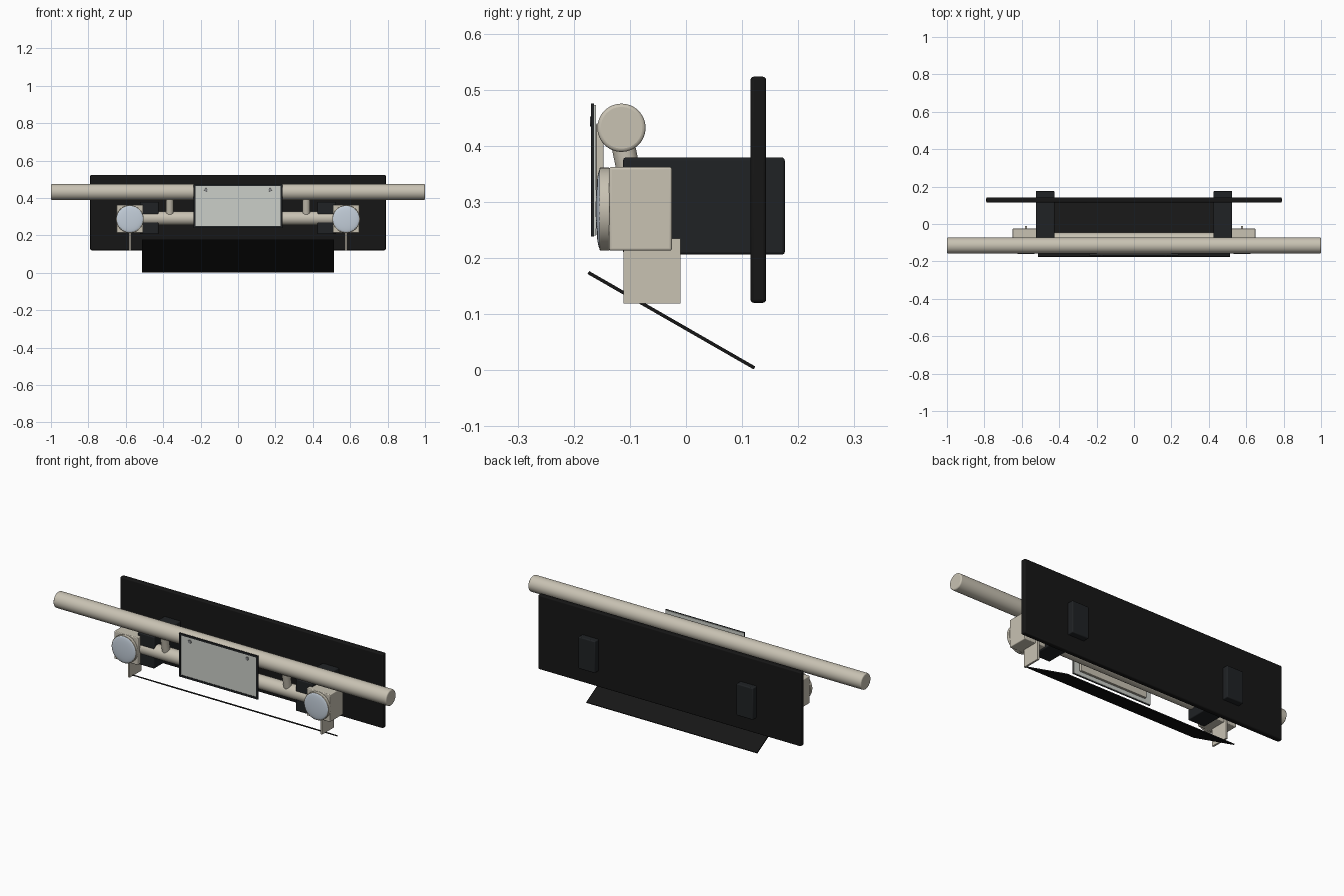
import bpy, bmesh
from math import radians, pi, sin, cos, atan2, hypot
from mathutils import Vector

if "Cube" in bpy.data.objects:
    bpy.data.objects.remove(bpy.data.objects["Cube"])

def material(name, r, g, b):
    m = bpy.data.materials.new(name)
    m.diffuse_color = (r, g, b, 1)
    m.use_nodes = True
    m.node_tree.nodes["Principled BSDF"].inputs["Base Color"].default_value = m.diffuse_color
    return m

BEIGE = material("beige_paint", 0.58, 0.54, 0.45)
BLACK = material("black_plastic", 0.008, 0.008, 0.008)
DARK = material("dark_steel", 0.014, 0.016, 0.018)
LENS = material("lens_glass", 0.55, 0.62, 0.70)
WHITE = material("plate_white", 0.60, 0.62, 0.58)
STEEL = material("bolt_steel", 0.25, 0.26, 0.27)

def finish(name, bm, mat, bevel=0, smooth=True):
    bmesh.ops.recalc_face_normals(bm, faces=bm.faces)
    me = bpy.data.meshes.new(name)
    bm.to_mesh(me)
    bm.free()
    me.materials.append(mat)
    ob = bpy.data.objects.new(name, me)
    bpy.context.collection.objects.link(ob)
    if bevel:
        mod = ob.modifiers.new("bevel", 'BEVEL')
        mod.width, mod.segments = bevel, 3
        mod.limit_method, mod.angle_limit = 'ANGLE', radians(40)
    if smooth:
        bpy.ops.object.select_all(action='DESELECT')
        ob.select_set(True)
        bpy.context.view_layer.objects.active = ob
        bpy.ops.object.shade_smooth_by_angle(angle=radians(35))
    return ob

def box(name, x, y, z, mat, bevel=0):
    bm = bmesh.new()
    bmesh.ops.create_cube(bm, size=1)
    for v in bm.verts:
        v.co = Vector([(r[0] + r[1]) / 2 + c * (r[1] - r[0]) for r, c in zip((x, y, z), v.co)])
    return finish(name, bm, mat, bevel)

def tube(name, a, b, radius, mat, bevel=0, sides=40):
    a, b = Vector(a), Vector(b)
    bm = bmesh.new()
    bmesh.ops.create_cone(bm, cap_ends=True, segments=sides, radius1=radius,
                          radius2=radius, depth=(b - a).length)
    rot = (b - a).to_track_quat('Z', 'Y')
    for v in bm.verts:
        v.co = rot @ v.co + (a + b) / 2
    return finish(name, bm, mat, bevel)

def dome(name, x, y, z, radius, height, mat, sides=40, rings=8):
    # shallow cap facing -y
    bm = bmesh.new()
    loops = []
    for i in range(rings):
        t = i / rings * pi / 2
        loops.append([bm.verts.new((x + radius * cos(t) * cos(2 * pi * k / sides),
                                    y - height * sin(t),
                                    z + radius * cos(t) * sin(2 * pi * k / sides)))
                      for k in range(sides)])
    tip = bm.verts.new((x, y - height, z))
    for k in range(sides):
        n = (k + 1) % sides
        for lo, hi in zip(loops, loops[1:]):
            bm.faces.new((lo[k], lo[n], hi[n], hi[k]))
        bm.faces.new((loops[-1][k], loops[-1][n], tip))
    bm.faces.new(loops[0])
    return finish(name, bm, mat)

# Main bars
tube("upper_bar", (-1, -0.115, 0.432), (1, -0.115, 0.432), 0.043, BEIGE, 0.006, 48)
tube("lower_bar", (-0.52, -0.083, 0.291), (0.52, -0.083, 0.291), 0.037, BEIGE)

# Rear panel
box("rear_panel", (-0.79, 0.79), (0.115, 0.143), (0.12, 0.523), BLACK, 0.006)

# Sloping skid plate
front, back = (-0.174, 0.174), (0.122, 0.004)
dy, dz = back[0] - front[0], back[1] - front[1]
skid = box("skid_plate", (-0.513, 0.513), (-hypot(dy, dz) / 2, hypot(dy, dz) / 2),
           (-0.003, 0.003), BLACK)
skid.location = (0, (front[0] + back[0]) / 2, (front[1] + back[1]) / 2)
skid.rotation_euler.x = atan2(dz, dy)

# Paired parts
for s, side in ((-1, "left"), (1, "right")):
    def span(a, b):
        return tuple(sorted((s * a, s * b)))
    # mounting bracket and bar strut
    box(side + "_bracket", span(0.425, 0.525), (-0.112, 0.176), (0.206, 0.379), DARK, 0.005)
    tube(side + "_strut", (s * 0.365, -0.117, 0.425), (s * 0.365, -0.092, 0.305), 0.021, BEIGE)
    # lamp housing, ring, lens and hanging tab
    box(side + "_lamp_housing", span(0.507, 0.649), (-0.137, -0.025), (0.213, 0.362), BEIGE, 0.004)
    tube(side + "_lamp_ring", (s * 0.578, -0.136, 0.287), (s * 0.578, -0.154, 0.287), 0.074, BEIGE, 0.002, 48)
    dome(side + "_lamp_lens", s * 0.578, -0.153, 0.287, 0.071, 0.008, LENS)
    box(side + "_lamp_tab", span(0.573, 0.583), (-0.111, -0.010), (0.119, 0.235), BEIGE)
    # number plate bolt
    tube(side + "_plate_bolt", (s * 0.172, -0.166, 0.443), (s * 0.172, -0.171, 0.443), 0.009, STEEL, 0.001, 20)

# Number plate: mount, panel and raised rim
box("plate_mount", (-0.20, 0.20), (-0.160, -0.147), (0.26, 0.44), BEIGE, 0.002)
box("plate_panel", (-0.235, 0.235), (-0.1665, -0.160), (0.240, 0.473), WHITE)
for name, x, z in (("top", (-0.237, 0.237), (0.464, 0.475)), ("bottom", (-0.237, 0.237), (0.238, 0.249)),
                   ("left", (-0.237, -0.227), (0.249, 0.464)), ("right", (0.227, 0.237), (0.249, 0.464))):
    box("plate_rim_" + name, x, (-0.169, -0.164), z, DARK)
